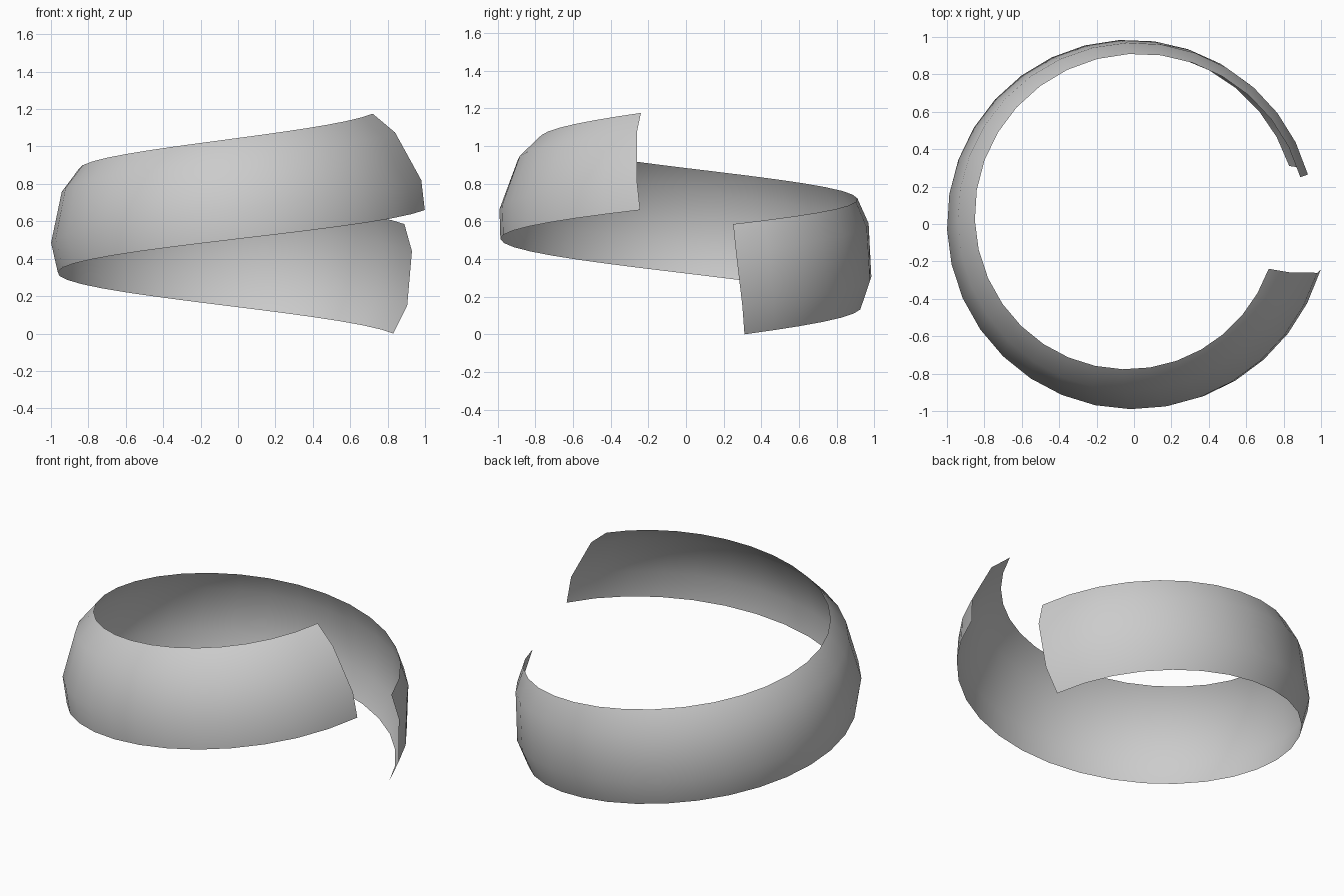
import bpy, bmesh, math

if "Cube" in bpy.data.objects:
    bpy.data.objects.remove(bpy.data.objects["Cube"])

SEGMENTS = 30
KEY_ANGLES = (None, 90, 180, 270, None)   # ends are filled in per rail

# Four helical rails, bottom to top:
# (start angle, end angle, start z, end z, radii at start/back/left/front/end)
RAILS = [
    (20.5, 346.3, 0.000, 0.660, (0.886, 0.930, 0.965, 0.985, 1.028)),
    (18.3, 345.1, 0.150, 0.820, (0.953, 0.985, 1.000, 0.990, 1.014)),
    (15.9, 342.8, 0.440, 1.075, (0.967, 0.970, 0.942, 0.892, 0.879)),
    (15.7, 341.6, 0.585, 1.175, (0.924, 0.910, 0.850, 0.776, 0.759)),
]


def smooth_value(a, keys, values):
    """Smooth polynomial through the key radii."""
    total = 0.0
    for i, ki in enumerate(keys):
        w = values[i]
        for j, kj in enumerate(keys):
            if j != i:
                w *= (a - kj) / (ki - kj)
        total += w
    return total


# Open curved band, winding up once around the z axis
bm = bmesh.new()
grid = []
for a0, a1, z0, z1, radii in RAILS:
    keys = (a0,) + KEY_ANGLES[1:4] + (a1,)
    row = []
    for s in range(SEGMENTS + 1):
        t = s / SEGMENTS
        a = a0 + (a1 - a0) * t
        r = smooth_value(a, keys, radii)
        rad = math.radians(a)
        row.append(bm.verts.new((r * math.cos(rad), r * math.sin(rad), z0 + (z1 - z0) * t)))
    grid.append(row)

for low, high in zip(grid, grid[1:]):
    for s in range(SEGMENTS):
        bm.faces.new((low[s], low[s + 1], high[s + 1], high[s])).smooth = True

mesh = bpy.data.meshes.new("spiral_band")
bm.to_mesh(mesh)
bm.free()
band = bpy.data.objects.new("spiral_band", mesh)
bpy.context.collection.objects.link(band)
